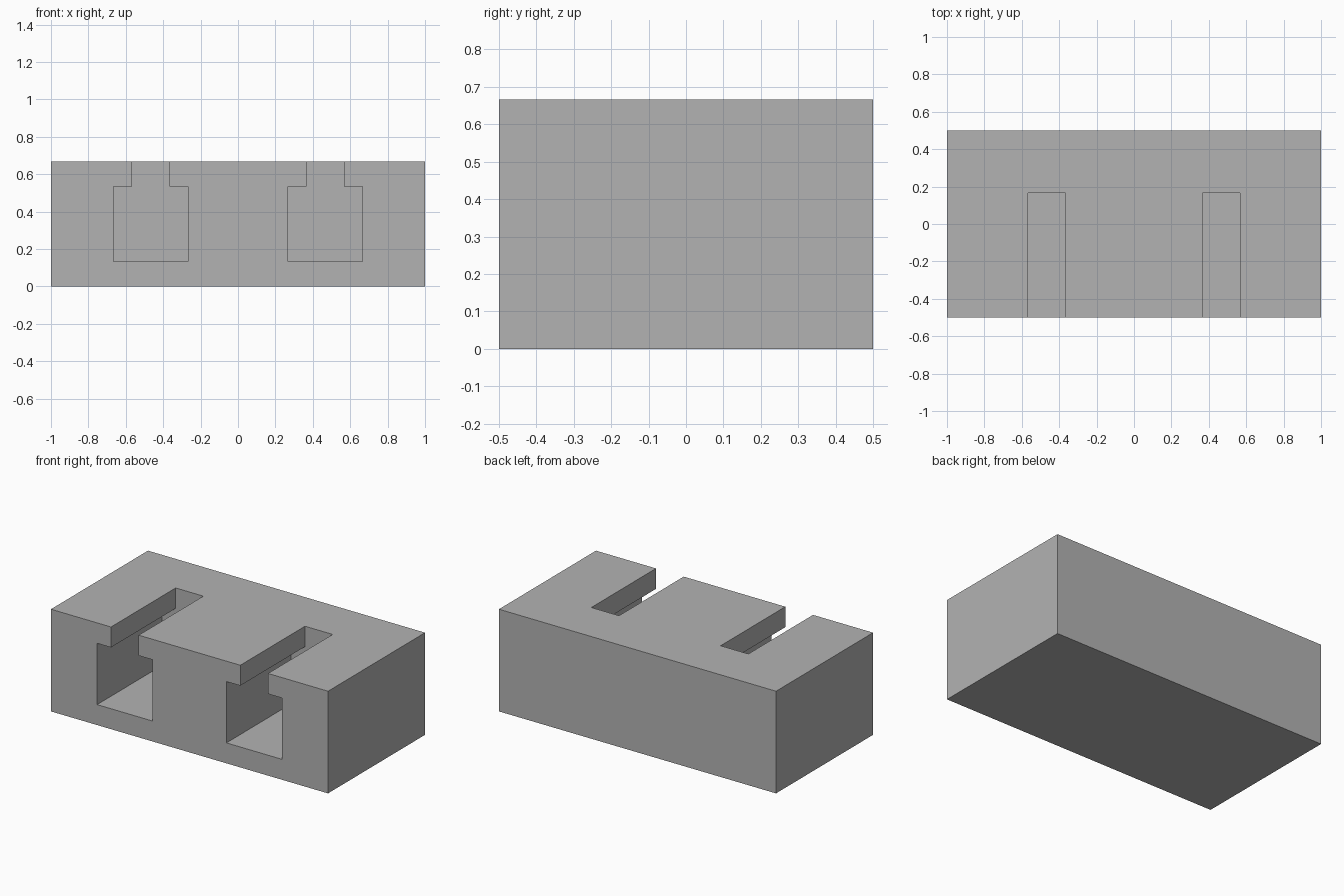
import bpy
import bmesh

if "Cube" in bpy.data.objects:
    bpy.data.objects.remove(bpy.data.objects["Cube"], do_unlink=True)

HEIGHT = 2 / 3
SLOT_END = 1 / 6

grey = bpy.data.materials.new("plain grey")
grey.use_nodes = True
grey.diffuse_color = (0.45, 0.45, 0.45, 1)
grey.node_tree.nodes["Principled BSDF"].inputs["Base Color"].default_value = grey.diffuse_color


def extrude_profile(name, points, y0, y1):
    """Make a solid by extruding an (x, z) outline along y."""
    bm = bmesh.new()
    face = bm.faces.new([bm.verts.new((x, y0, z)) for x, z in points])
    extruded = bmesh.ops.extrude_face_region(bm, geom=[face])["geom"]
    moved = [v for v in extruded if isinstance(v, bmesh.types.BMVert)]
    bmesh.ops.translate(bm, verts=moved, vec=(0, y1 - y0, 0))
    bmesh.ops.recalc_face_normals(bm, faces=bm.faces)
    mesh = bpy.data.meshes.new(name)
    bm.to_mesh(mesh)
    bm.free()
    mesh.materials.append(grey)
    obj = bpy.data.objects.new(name, mesh)
    bpy.context.collection.objects.link(obj)
    return obj


# Solid block
block = extrude_profile(
    "slotted_block", [(-1, 0), (1, 0), (1, HEIGHT), (-1, HEIGHT)], -0.5, 0.5)

# Keyhole slots: square chamber with a narrow neck, open at the front and top
half = [(0.2, 0.1333), (0.2, 0.5333), (0.1, 0.5333), (0.1, HEIGHT + 0.1)]
outline = half + [(-x, z) for x, z in reversed(half)]
for side, centre in (("right", -0.4667), ("left", 0.4667)):
    cutter = extrude_profile(
        side + "_slot_cutter", [(centre + x, z) for x, z in outline], -0.6, SLOT_END)
    cutter.hide_render = True
    cutter.hide_viewport = True
    cutter.display_type = 'WIRE'
    cut = block.modifiers.new(side + " slot", 'BOOLEAN')
    cut.operation = 'DIFFERENCE'
    cut.solver = 'EXACT'
    cut.object = cutter
